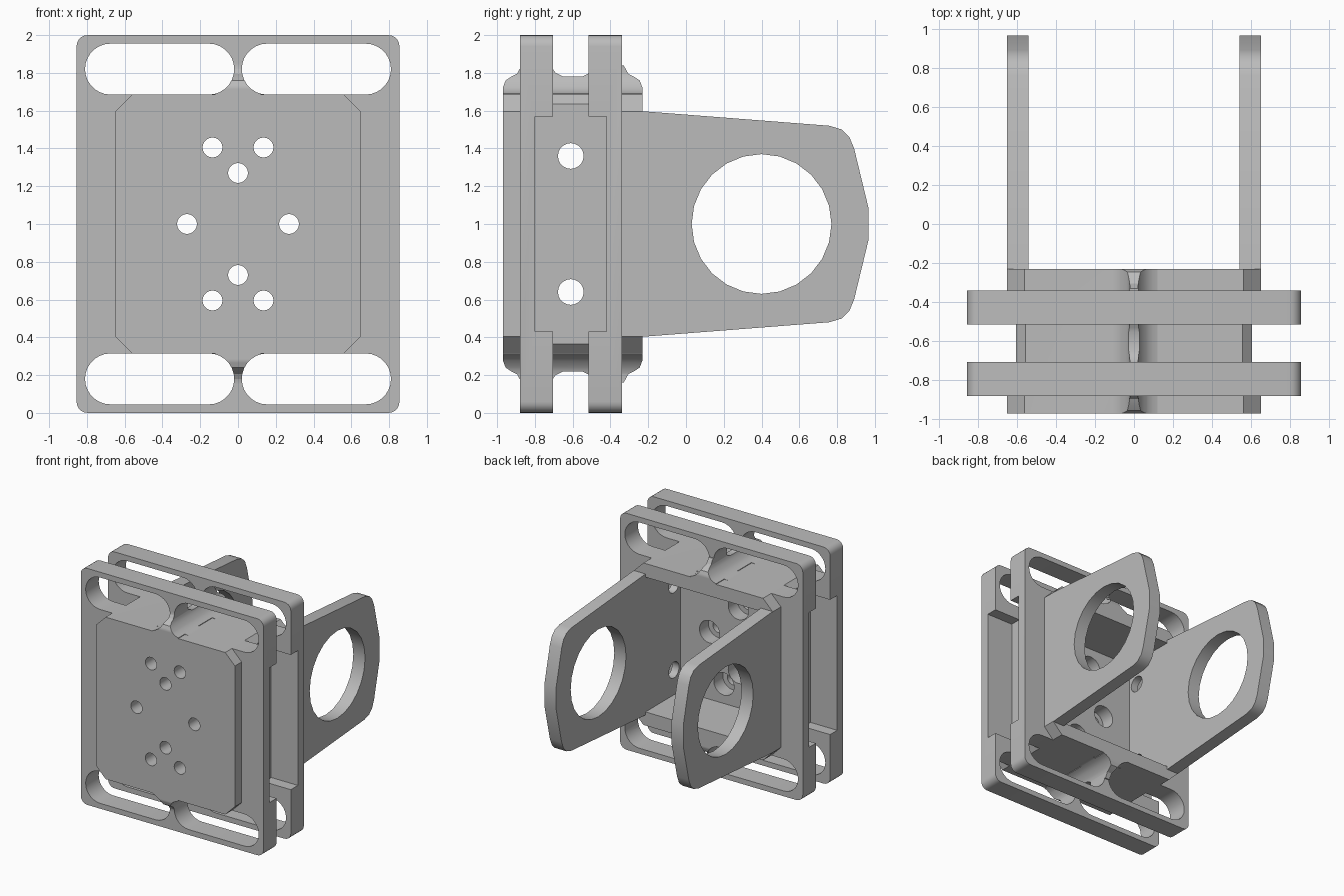
import bpy, bmesh, math
from mathutils import Vector

if "Cube" in bpy.data.objects:
    bpy.data.objects.remove(bpy.data.objects["Cube"], do_unlink=True)

grey = bpy.data.materials.new("machined_grey")
grey.use_nodes = True
grey.diffuse_color = (0.5, 0.5, 0.5, 1)
grey.node_tree.nodes["Principled BSDF"].inputs["Base Color"].default_value = (0.5, 0.5, 0.5, 1)

MID = 1.0   # mirror height of the part


def prism(name, outline, axis, lo, hi):
    """Extrude a 2D outline along x (points are y,z) or y (points are x,z)."""
    def place(p, d):
        return (d, p[0], p[1]) if axis == "x" else (p[0], d, p[1])
    bm = bmesh.new()
    base = bm.faces.new([bm.verts.new(place(p, lo)) for p in outline])
    ext = bmesh.ops.extrude_face_region(bm, geom=[base])
    move = Vector(place((0, 0), hi - lo))
    bmesh.ops.translate(bm, vec=move, verts=[v for v in ext["geom"] if isinstance(v, bmesh.types.BMVert)])
    bmesh.ops.recalc_face_normals(bm, faces=bm.faces)
    mesh = bpy.data.meshes.new(name)
    bm.to_mesh(mesh)
    bm.free()
    mesh.materials.append(grey)
    obj = bpy.data.objects.new(name, mesh)
    bpy.context.collection.objects.link(obj)
    return obj


def rect(a, b, c, d):
    return [(a, c), (b, c), (b, d), (a, d)]


def circle(cx, cz, r, n):
    return [(cx + r * math.cos(math.tau * i / n), cz + r * math.sin(math.tau * i / n)) for i in range(n)]


def rounded(a, b, c, d, r, n):
    pts = []
    for k, (x, z) in enumerate([(b - r, d - r), (a + r, d - r), (a + r, c + r), (b - r, c + r)]):
        for i in range(n + 1):
            t = math.pi / 2 * (k + i / n)
            p = (x + r * math.cos(t), z + r * math.sin(t))
            if not pts or math.dist(p, pts[-1]) > 1e-4:
                pts.append(p)
    return pts if math.dist(pts[0], pts[-1]) > 1e-4 else pts[:-1]


def octagon(w, h, c):
    return [(w, MID - h + c), (w, MID + h - c), (w - c, MID + h), (c - w, MID + h),
            (-w, MID + h - c), (-w, MID - h + c), (c - w, MID - h), (w - c, MID - h)]


def combine(target, tools, operation):
    """Apply boolean tools one after another, then drop them."""
    for tool in tools:
        mod = target.modifiers.new("cut", "BOOLEAN")
        mod.operation, mod.solver, mod.object = operation, "EXACT", tool
        tool.hide_render = True
        bpy.context.view_layer.update()
        done = bpy.data.meshes.new_from_object(target.evaluated_get(bpy.context.evaluated_depsgraph_get()))
        target.modifiers.clear()
        target.data = done
        bpy.data.objects.remove(tool, do_unlink=True)


# Block: narrow middle, wider front and rear ends
body = prism("bracket_body", octagon(0.605, 0.685, 0.05), "y", -0.85, -0.37)
parts = [prism("front_end", octagon(0.65, 0.685, 0.09), "y", -0.97, -0.76),
         prism("rear_end", octagon(0.65, 0.685, 0.09), "y", -0.45, -0.23)]

# Two flange plates
for lo, hi in [(-0.88, -0.705), (-0.515, -0.34)]:
    parts.append(prism("flange_plate", rounded(-0.855, 0.855, 0, 2, 0.06, 5), "y", lo, hi))

# Ribs between the slots, with curved tops that sweep into the plates
half = [(-0.97, 1.6), (-0.97, 1.72), (-0.955, 1.76), (-0.925, 1.78), (-0.895, 1.795), (-0.87, 1.84),
        (-0.72, 1.84), (-0.69, 1.80), (-0.65, 1.78)]
profile = half + [(-1.21 - 0.005 - y + 0.015, z) for y, z in reversed(half)]
profile[-2:] = [(-0.23, 1.72), (-0.23, 1.6)]
for s in (1, -1):
    parts.append(prism("rib", [(y, MID + s * (z - MID)) for y, z in profile], "x", -0.12, 0.12))
combine(body, parts, "UNION")

# Long slots in all four corners
cuts = []
for sx in (1, -1):
    for lo in (0.045, 1.685):
        a, b = sorted((sx * 0.02, sx * 0.81))
        cuts.append(prism("slot", rounded(a, b, lo, lo + 0.27, 0.135, 7), "y", -1.2, 0))
    # Side relief widening the gap between the plates
    a, b = sorted((sx * 0.605, sx))
    cuts.append(prism("side_relief", rect(-0.8, -0.42, 0.43, 1.57), "x", a, b))

# Rear pocket, screw holes with counterbores, cross holes
cuts.append(prism("pocket", rect(-0.54, 0.54, 0.43, 1.57), "y", -0.7, 0))
for x, z in [(0, 0.27), (0, -0.27), (0.27, 0), (-0.27, 0),
             (0.135, 0.405), (-0.135, 0.405), (0.135, -0.405), (-0.135, -0.405)]:
    cuts.append(prism("screw_hole", circle(x, MID + z, 0.053, 20), "y", -1.1, -0.6))
    cuts.append(prism("counterbore", circle(x, MID + z, 0.095, 20), "y", -0.82, -0.6))
for z in (0.64, 1.36):
    cuts.append(prism("cross_hole", circle(-0.61, z, 0.068, 20), "x", -1, 1))
combine(body, cuts, "DIFFERENCE")
done = [body]

# Side arms with a large round opening
upper = [(0.965, 1.09), (0.89, 1.4), (0.865, 1.46), (0.825, 1.5), (0.76, 1.52), (-0.23, 1.597)]
outline = upper + [(y, 2 * MID - z) for y, z in reversed(upper)]
for side, a, b in [("left", 0.54, 0.65), ("right", -0.65, -0.54)]:
    arm = prism(side + "_arm", outline, "x", a, b)
    combine(arm, [prism("arm_opening", circle(0.4, MID, 0.37, 24), "x", -1, 1)], "DIFFERENCE")
    done.append(arm)

# Smooth curved walls, keep machined edges crisp
for obj in done:
    bpy.ops.object.select_all(action="DESELECT")
    obj.select_set(True)
    bpy.context.view_layer.objects.active = obj
    bpy.ops.object.shade_smooth_by_angle(angle=math.radians(30))
